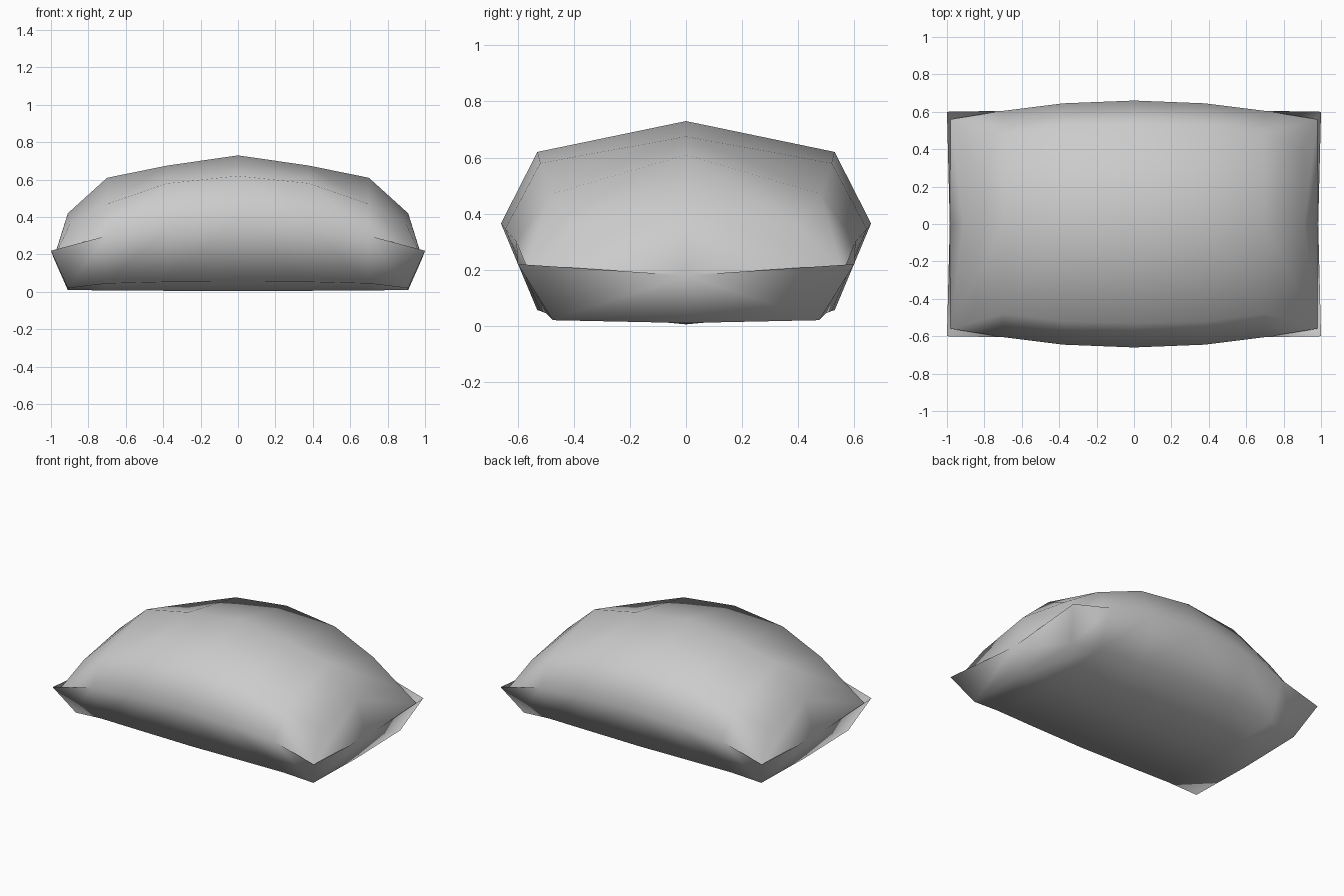
import bpy, bmesh

cube = bpy.data.objects.get("Cube")
if cube:
    bpy.data.objects.remove(cube, do_unlink=True)

grey = bpy.data.materials.new("plain_grey")
grey.use_nodes = True
grey.diffuse_color = (0.6, 0.6, 0.6, 1)
grey.node_tree.nodes["Principled BSDF"].inputs["Base Color"].default_value = (0.6, 0.6, 0.6, 1)

# One quarter of the cushion: ridge, shoulder and seam from the middle to the end
top_ridge = [(0, 0, .73), (.38, 0, .675), (.70, 0, .61), (.91, 0, .42)]
top_shoulder = [(0, .53, .62), (.38, .52, .58), (.70, .48, .47), (.90, .40, .36)]
base_ridge = [(0, 0, .005), (.38, 0, .006), (.70, 0, .008), (.91, 0, .01)]
base_shoulder = [(0, .53, .055), (.38, .52, .053), (.70, .50, .045), (.91, .475, .02)]
seam = [(0, .66, .365), (.38, .645, .345), (.70, .605, .30)]
end_middle = (.985, 0, .18)
top_corner = (.98, .56, .19)
base_corner = (1, .60, .22)

bm = bmesh.new()
seam_verts = [bm.verts.new(p) for p in seam]
end_vert = bm.verts.new(end_middle)


def add_sheet(ridge, shoulder, corner, flip):
    """Quads from the ridge out to the seam and the end."""
    r = [bm.verts.new(p) for p in ridge]
    s = [bm.verts.new(p) for p in shoulder]
    rim = seam_verts + [bm.verts.new(corner)]
    quads = [(r[-1], end_vert, rim[-1], s[-1])]
    for inner, outer in ((r, s), (s, rim)):
        for i in range(3):
            quads.append((inner[i], inner[i + 1], outer[i + 1], outer[i]))
    for q in quads:
        bm.faces.new(q[::-1] if flip else q).smooth = True


# The sheets share the seam but part slightly at the pinched corners
add_sheet(top_ridge, top_shoulder, top_corner, False)
add_sheet(base_ridge, base_shoulder, base_corner, True)

mesh = bpy.data.meshes.new("cushion")
bm.to_mesh(mesh)
bm.free()
mesh.materials.append(grey)
cushion = bpy.data.objects.new("cushion", mesh)
bpy.context.collection.objects.link(cushion)

# Mirror to all four quarters
mirror = cushion.modifiers.new("mirror_quarters", 'MIRROR')
mirror.use_axis = (True, True, False)
mirror.use_clip = True
mirror.merge_threshold = 0.001
